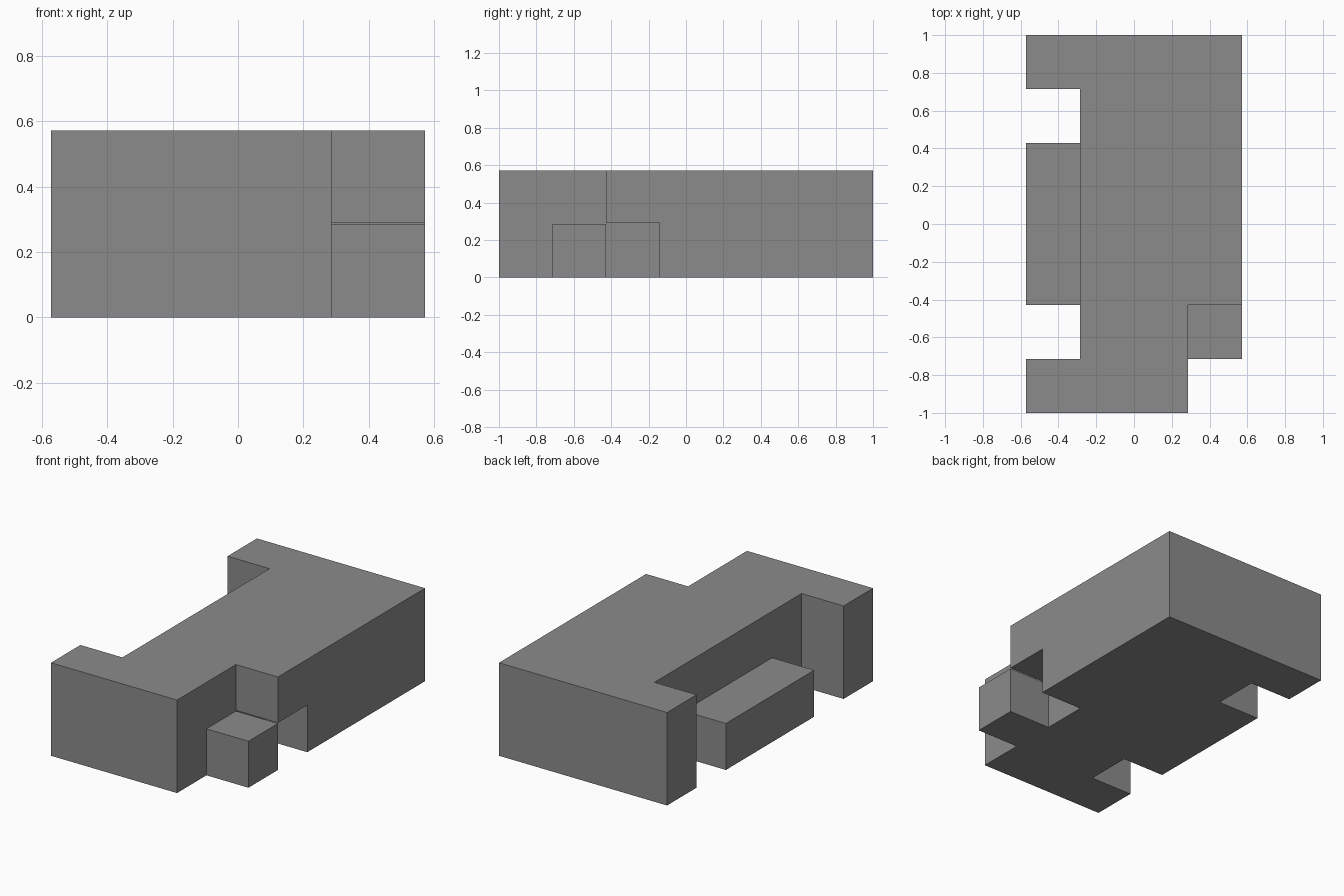
import bpy
import bmesh

default = bpy.data.objects.get("Cube")
if default:
    bpy.data.objects.remove(default, do_unlink=True)

U = 2 / 7            # the block module
W, L, H = 2 * U, 3.5 * U, 2 * U

grey = bpy.data.materials.new("mid_grey")
grey.use_nodes = True
colour = (0.26, 0.26, 0.26, 1)
grey.diffuse_color = colour
grey.node_tree.nodes["Principled BSDF"].inputs["Base Color"].default_value = colour


def prism(name, outline, z0, z1):
    """Extrude a flat outline from z0 to z1."""
    bm = bmesh.new()
    base = bm.faces.new([bm.verts.new((x, y, z0)) for x, y in outline])
    top = bmesh.ops.extrude_face_region(bm, geom=[base])["geom"]
    moved = [v for v in top if isinstance(v, bmesh.types.BMVert)]
    bmesh.ops.translate(bm, verts=moved, vec=(0, 0, z1 - z0))
    bmesh.ops.recalc_face_normals(bm, faces=bm.faces)
    mesh = bpy.data.meshes.new(name)
    bm.to_mesh(mesh)
    bm.free()
    mesh.materials.append(grey)
    obj = bpy.data.objects.new(name, mesh)
    bpy.context.collection.objects.link(obj)
    return obj


def carve(target, x0, x1, y0, y1, z0, z1):
    """Cut a box out of the target and discard the cutter."""
    cutter = prism("cutter", [(x0, y0), (x1, y0), (x1, y1), (x0, y1)], z0, z1)
    cutter.hide_render = True
    mod = target.modifiers.new("cut", "BOOLEAN")
    mod.operation = "DIFFERENCE"
    mod.solver = "EXACT"
    mod.object = cutter
    bpy.context.view_layer.objects.active = target
    bpy.ops.object.modifier_apply(modifier=mod.name)
    bpy.data.objects.remove(cutter, do_unlink=True)


# Body footprint: front corner notch on the left, two slots on the right
footprint = [
    (-W, -L), (U, -L), (U, -2.5 * U), (W, -2.5 * U), (W, L), (-W, L),
    (-W, 2.5 * U), (-U, 2.5 * U), (-U, 1.5 * U), (-W, 1.5 * U),
    (-W, -1.5 * U), (-U, -1.5 * U), (-U, -2.5 * U), (-W, -2.5 * U),
]
body = prism("body", footprint, 0, H)

# Lower the right side step to half height
carve(body, -W - U, -U, -1.5 * U, 1.5 * U, U, H + U)
# Lower the front left block to half height
carve(body, U, W + U, -2.5 * U, -1.5 * U, U, H + U)
# Hollow under the left side, behind the block
carve(body, U, W + U, -1.5 * U, -0.5 * U, -U, U + 0.004)
